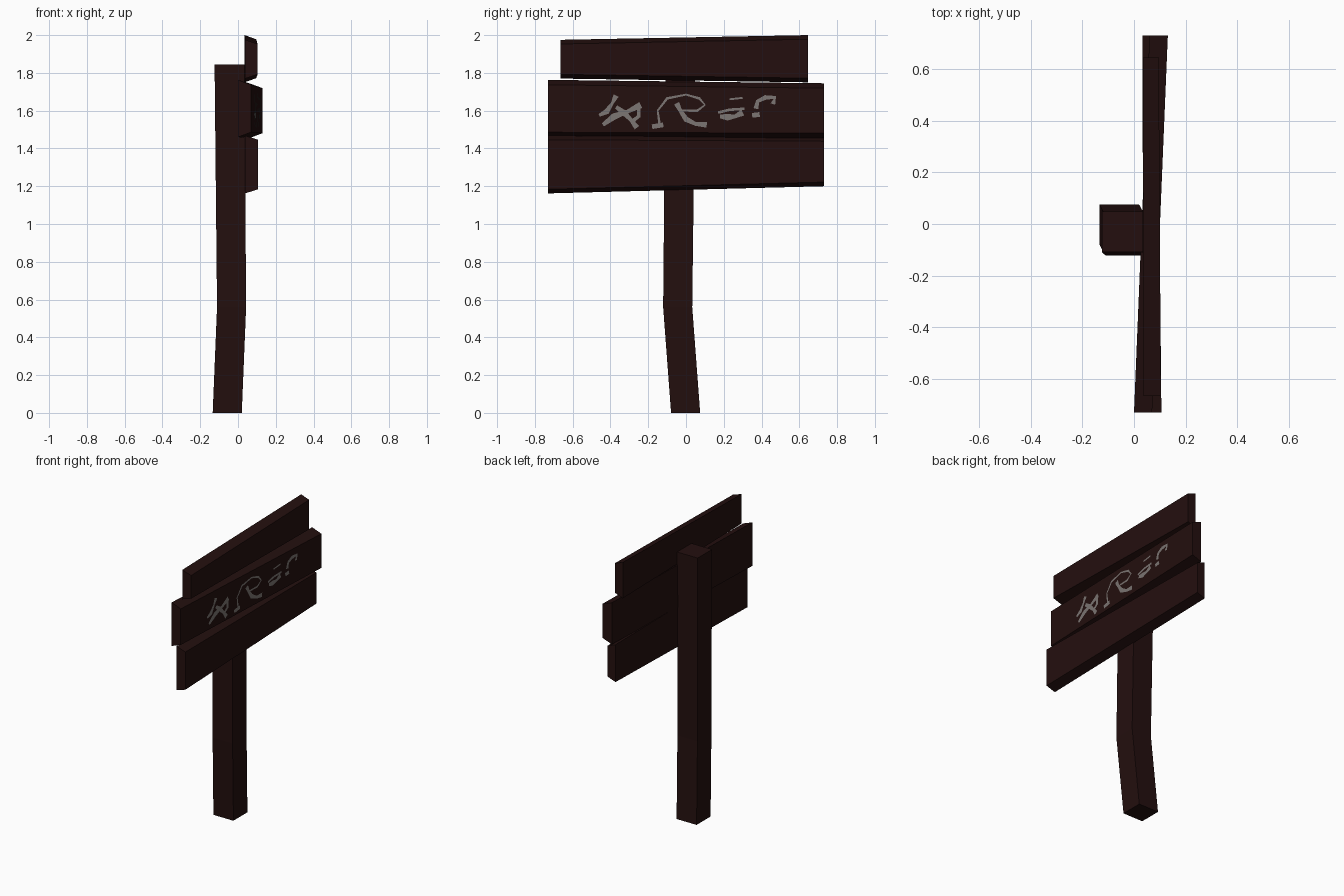
import bpy, bmesh
from mathutils import Vector

if "Cube" in bpy.data.objects:
    bpy.data.objects.remove(bpy.data.objects["Cube"])


def material(name, rgb):
    m = bpy.data.materials.new(name)
    m.diffuse_color = (*rgb, 1)
    m.use_nodes = True
    m.node_tree.nodes["Principled BSDF"].inputs["Base Color"].default_value = m.diffuse_color
    return m


wood = material("dark_wood", (0.017, 0.0048, 0.0045))
paint = material("faded_grey_paint", (0.2, 0.18, 0.17))


def finish(name, bm, mat, recalc=True):
    if recalc:
        bmesh.ops.recalc_face_normals(bm, faces=bm.faces)
    me = bpy.data.meshes.new(name)
    bm.to_mesh(me)
    bm.free()
    me.materials.append(mat)
    ob = bpy.data.objects.new(name, me)
    bpy.context.collection.objects.link(ob)
    return ob


def loft(name, rings, mat):
    """Skin a list of four-point rings and cap both ends."""
    bm = bmesh.new()
    vs = [[bm.verts.new(p) for p in r] for r in rings]
    for a, b in zip(vs, vs[1:]):
        for i in range(4):
            j = (i + 1) % 4
            bm.faces.new((a[i], a[j], b[j], b[i]))
    bm.faces.new(vs[0][::-1])
    bm.faces.new(vs[-1])
    return finish(name, bm, mat)


# Bent square post: centre x, centre y, height, half width
post = [(-0.057, -0.002, 0, 0.077), (-0.034, -0.044, 0.56, 0.077),
        (-0.045, -0.030, 1.845, 0.079)]
loft("post", [[(x - h, y - h, z), (x + h, y - h, z), (x + h, y + h, z), (x - h, y + h, z)]
              for x, y, z, h in post], wood)


# Boards: each end is (y, back x, front x, bottom z, top z); front edges are bevelled
def board(name, ends, inset):
    loft(name, [[(xb, y, z0), (xf, y, z0 + inset), (xf, y, z1 - inset), (xb, y, z1)]
                for y, xb, xf, z0, z1 in ends], wood)


board("top_board", [(-0.665, 0.037, 0.104, 1.77, 1.975),
                    (0.645, 0.035, 0.096, 1.75, 2.0)], 0.022)
board("middle_board", [(-0.73, 0.0, 0.07, 1.46, 1.763),
                       (0.73, 0.06, 0.131, 1.455, 1.745)], 0.026)
board("bottom_board", [(-0.73, 0.038, 0.106, 1.162, 1.468),
                       (0.73, 0.032, 0.092, 1.20, 1.46)], 0.022)


# Worn paint scuffs: thin ribbons lying on the middle board
def scuff(name, pts, widths):
    bm = bmesh.new()
    P = [Vector(p) for p in pts]
    prev = None
    for i, p in enumerate(P):
        d = (P[min(i + 1, len(P) - 1)] - P[max(i - 1, 0)]).normalized()
        n = Vector((-d.y, d.x)) * widths[i % len(widths)] / 2
        pair = [bm.verts.new((0.1045 + 0.0418 * q.x, q.x, q.y)) for q in (p - n, p + n)]
        if prev:
            bm.faces.new((prev[0], pair[0], pair[1], prev[1]))
        prev = pair
    for f in bm.faces:
        f.normal_update()
        if f.normal.x < 0:
            f.normal_flip()
    finish(name, bm, paint, False)


scuffs = [
    ([(-0.46, 1.575), (-0.42, 1.595), (-0.39, 1.64), (-0.37, 1.68)], (0.015, 0.03)),
    ([(-0.44, 1.525), (-0.38, 1.57), (-0.31, 1.595), (-0.24, 1.63)], (0.02, 0.035)),
    ([(-0.37, 1.62), (-0.33, 1.59), (-0.29, 1.55), (-0.26, 1.51)], (0.02, 0.03)),
    ([(-0.25, 1.62), (-0.25, 1.57), (-0.29, 1.54)], (0.02,)),
    ([(-0.18, 1.515), (-0.12, 1.525)], (0.025,)),
    ([(-0.14, 1.53), (-0.15, 1.60), (-0.10, 1.665), (0.0, 1.685), (0.07, 1.665),
      (0.10, 1.63), (0.06, 1.60), (-0.02, 1.60)], (0.014, 0.01)),
    ([(-0.05, 1.64), (-0.03, 1.60), (0.0, 1.555), (0.05, 1.53), (0.11, 1.525)], (0.03, 0.02)),
    ([(0.17, 1.59), (0.23, 1.605), (0.31, 1.61)], (0.014,)),
    ([(0.18, 1.57), (0.22, 1.565), (0.26, 1.57), (0.30, 1.59)], (0.02, 0.035)),
    ([(0.23, 1.66), (0.30, 1.668)], (0.01,)),
    ([(0.35, 1.575), (0.39, 1.58)], (0.025,)),
    ([(0.37, 1.61), (0.38, 1.65), (0.42, 1.67), (0.47, 1.67), (0.46, 1.635)], (0.025, 0.02)),
]
for k, (pts, w) in enumerate(scuffs):
    scuff("paint_scuff_%d" % (k + 1), pts, w)
